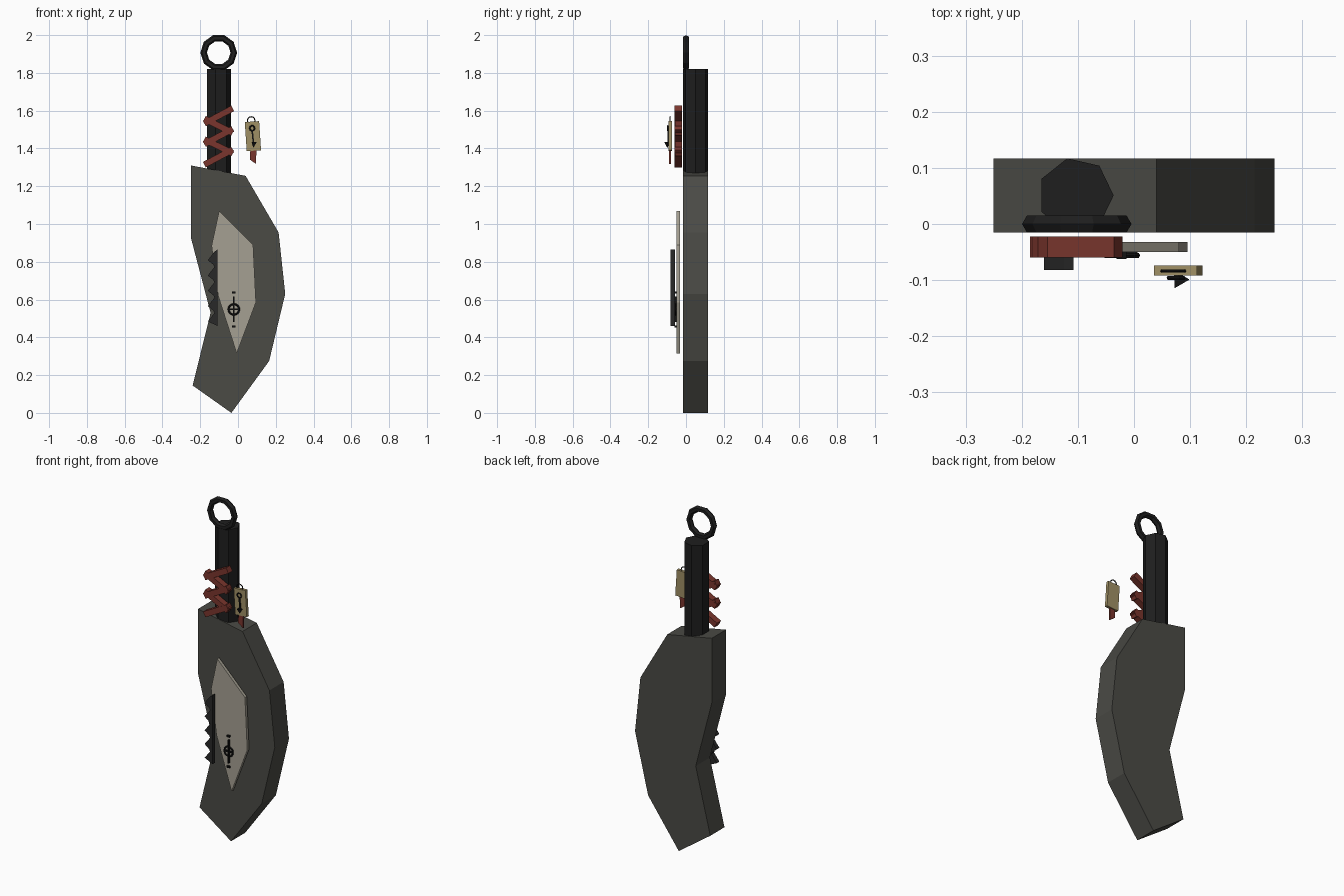
import bpy
import bmesh
import math
from mathutils import Matrix, Vector

cube = bpy.data.objects.get("Cube")
if cube:
    bpy.data.objects.remove(cube, do_unlink=True)


def material(name, color):
    m = bpy.data.materials.new(name)
    m.use_nodes = True
    m.diffuse_color = (*color, 1)
    m.node_tree.nodes["Principled BSDF"].inputs["Base Color"].default_value = (*color, 1)
    return m


STEEL = material("dark steel", (0.069, 0.069, 0.060))
BLACK = material("black grip", (0.013, 0.013, 0.013))
TOOTH = material("charcoal", (0.021, 0.021, 0.021))
BONE = material("pale bone", (0.376, 0.350, 0.288))
RED = material("red cord", (0.195, 0.036, 0.026))
TAN = material("tan tag", (0.350, 0.278, 0.130))
INK = material("ink", (0.006, 0.006, 0.006))


def finish(name, bm, mat):
    bmesh.ops.recalc_face_normals(bm, faces=bm.faces)
    mesh = bpy.data.meshes.new(name)
    bm.to_mesh(mesh)
    bm.free()
    mesh.materials.append(mat)
    obj = bpy.data.objects.new(name, mesh)
    bpy.context.collection.objects.link(obj)
    return obj


def prism(name, outline, y0, y1, mat):
    """Extrude an outline in the xz plane from y0 to y1."""
    bm = bmesh.new()
    face = bm.faces.new([bm.verts.new((x, y0, z)) for x, z in outline])
    new = bmesh.ops.extrude_face_region(bm, geom=[face])["geom"]
    verts = [v for v in new if isinstance(v, bmesh.types.BMVert)]
    bmesh.ops.translate(bm, verts=verts, vec=(0, y1 - y0, 0))
    return finish(name, bm, mat)


def bar(name, a, b, width, y0, y1, mat):
    """Flat strip between two xz points."""
    a, b = Vector(a), Vector(b)
    d = (b - a).normalized() * width / 2
    n = Vector((-d.y, d.x))
    return prism(name, [a + n, b + n, b - n, a - n], y0, y1, mat)


def cone(name, loc, r1, r2, depth, sides, turn, mat):
    bm = bmesh.new()
    bmesh.ops.create_cone(bm, cap_ends=True, segments=sides, radius1=r1,
                          radius2=r2, depth=depth)
    bmesh.ops.transform(bm, verts=bm.verts,
                        matrix=Matrix.Translation(loc) @ Matrix.Rotation(turn, 4, 'Z'))
    return finish(name, bm, mat)


def ring(name, loc, major, minor, sides, mat):
    bpy.ops.mesh.primitive_torus_add(location=loc, rotation=(math.pi / 2, 0, 0),
                                     major_radius=major, minor_radius=minor,
                                     major_segments=sides, minor_segments=6)
    obj = bpy.context.object
    obj.name = name
    obj.data.materials.append(mat)


# Blade and pale inlay
prism("blade", [(-0.25, 1.31), (0.04, 1.255), (0.215, 0.955), (0.25, 0.63),
                (0.165, 0.275), (-0.035, 0), (-0.24, 0.145), (-0.145, 0.53),
                (-0.25, 0.93)], -0.015, 0.117, STEEL)
prism("inlay", [(-0.1, 1.07), (0.08, 0.89), (0.095, 0.585), (-0.007, 0.315),
                (-0.105, 0.62), (-0.14, 0.885)], -0.05, -0.032, BONE)

# Saw teeth
teeth, top, pitch = 5, 0.865, 0.081
saw = [(-0.108, top - teeth * pitch), (-0.108, top)]
for i in range(teeth):
    z = top - i * pitch
    saw += [(-0.125, z - 0.012), (-0.16, z - pitch * 0.7)]
    if i < teeth - 1:
        saw.append((-0.13, z - pitch))
prism("saw_teeth", saw, -0.082, -0.058, TOOTH)

# Grip and pommel ring
cone("grip", (-0.104, 0.051, 1.545), 0.0677, 0.0677, 0.55, 7, -math.pi / 2, BLACK)
ring("pommel_ring", (-0.102, 0, 1.907), 0.08, 0.0175, 10, BLACK)

# Crossed cord wraps
for i in range(3):
    z = 1.535 - i * 0.109
    bar("cord_rising", (-0.178, z - 0.003), (-0.028, z + 0.077), 0.033, -0.06, -0.022, RED)
    if i < 2:
        bar("cord_falling", (-0.178, z + 0.022), (-0.028, z - 0.052), 0.033,
            -0.0595, -0.0225, RED)

# Hanging tag with loop and tassel
bar("tag", (0.074, 1.542), (0.084, 1.388), 0.076, -0.092, -0.074, TAN)
ring("tag_loop", (0.07, -0.084, 1.548), 0.02, 0.003, 12, INK)
prism("tassel", [(0.065, 1.392), (0.097, 1.392), (0.096, 1.318), (0.064, 1.34)],
      -0.09, -0.08, RED)

# Painted mark on the tag
ring("tag_mark_ring", (0.075, -0.096, 1.507), 0.013, 0.004, 10, INK)
bar("tag_mark_stem", (0.075, 1.495), (0.082, 1.425), 0.008, -0.098, -0.091, INK)
cone("tag_mark_point", (0.081, -0.099, 1.418), 0.0, 0.018, 0.03, 3, -math.pi / 2, INK)

# Round emblem on the inlay
ex, ez = -0.022, 0.548
ring("emblem_ring", (ex, -0.056, ez), 0.028, 0.005, 16, INK)
bar("emblem_upright", (ex, ez - 0.068), (ex, ez + 0.068), 0.009, -0.062, -0.05, INK)
bar("emblem_cross", (ex - 0.028, ez), (ex + 0.028, ez), 0.008, -0.06, -0.05, INK)
for s in (-1, 1):
    bar("emblem_dot", (ex - 0.009, ez + s * 0.09), (ex + 0.009, ez + s * 0.09),
        0.01, -0.062, -0.05, INK)
